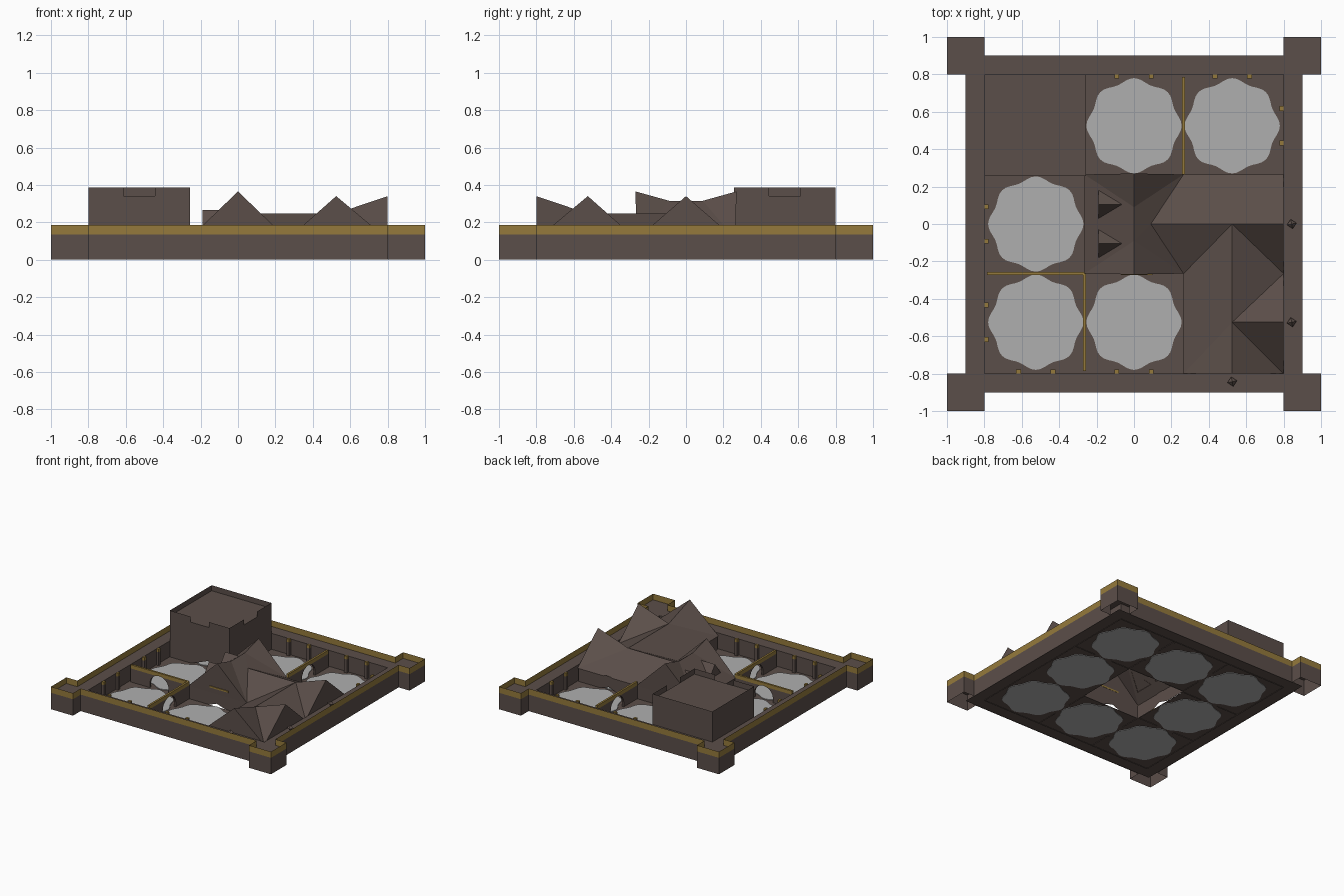
import bpy, bmesh, math
from mathutils import Matrix, Vector

if "Cube" in bpy.data.objects:
    bpy.data.objects.remove(bpy.data.objects["Cube"])


def material(name, col):
    m = bpy.data.materials.new(name)
    m.diffuse_color = (*col, 1)
    m.use_nodes = True
    m.node_tree.nodes["Principled BSDF"].inputs["Base Color"].default_value = m.diffuse_color
    return m


BROWN = material("dark_brown_stone", (0.105, 0.077, 0.067))
GOLD = material("ochre_trim", (0.30, 0.195, 0.045))
GREY = material("pale_grey_floor", (0.43, 0.43, 0.43))


def finish(name, bm, mats, rule=None, loc=(0, 0, 0), turn=0):
    bm.normal_update()
    if rule:
        for f in bm.faces:
            f.material_index = rule(f)
    me = bpy.data.meshes.new(name)
    bm.to_mesh(me)
    bm.free()
    for m in mats:
        me.materials.append(m)
    ob = bpy.data.objects.new(name, me)
    ob.location = loc
    ob.rotation_euler.z = turn
    bpy.context.collection.objects.link(ob)
    return ob


def faces(name, polys, mat=BROWN):
    bm = bmesh.new()
    for p in polys:
        bm.faces.new([bm.verts.new(v) for v in p])
    bmesh.ops.remove_doubles(bm, verts=bm.verts[:], dist=1e-4)
    return finish(name, bm, [mat])


def box(name, x, y, z, mat=BROWN, split=None):
    bm = bmesh.new()
    size = [b - a for a, b in (x, y, z)]
    mid = [(a + b) / 2 for a, b in (x, y, z)]
    bmesh.ops.create_cube(bm, size=1, matrix=Matrix.Translation(mid) @ Matrix.Diagonal((*size, 1)))
    if split:
        cut_height(bm, split)
        return finish(name, bm, [BROWN, GOLD], lambda f: int(f.calc_center_median().z > split))
    return finish(name, bm, [mat])


def cut_height(bm, h):
    bmesh.ops.bisect_plane(bm, geom=bm.verts[:] + bm.edges[:] + bm.faces[:],
                           plane_co=(0, 0, h), plane_no=(0, 0, 1))


def wall(name, half, top, loc, turn, door=True, thick=0.0, split=None):
    """Upright wall from a profile, with an arched doorway; top is a list of (u, z)."""
    pts = [(-half, 0)]
    if door:
        pts += [(-0.085, 0)]
        pts += [(-0.085 * math.cos(math.pi * i / 10), 0.04 + 0.08 * math.sin(math.pi * i / 10))
                for i in range(11)]
        pts += [(0.085, 0)]
    pts += [(half, 0)] + top
    bm = bmesh.new()
    f = bm.faces.new([bm.verts.new((u, -thick / 2, z)) for u, z in pts])
    if thick:
        r = bmesh.ops.extrude_face_region(bm, geom=[f])
        bmesh.ops.translate(bm, vec=(0, thick, 0),
                            verts=[v for v in r["geom"] if isinstance(v, bmesh.types.BMVert)])
        bmesh.ops.recalc_face_normals(bm, faces=bm.faces[:])
    bmesh.ops.triangulate(bm, faces=bm.faces[:])
    rule = None
    if split:
        cut_height(bm, split)
        rule = lambda f: int(f.calc_center_median().z > split)
    finish(name, bm, [BROWN, GOLD], rule, (*loc, 0), turn)


# Outer curtain wall with square corner towers: sheet wall and ochre parapet
quarter = [(0.8, -0.9), (0.8, -1), (1, -1), (1, -0.8), (0.9, -0.8)]
outline = []
for k in range(4):
    for x, y in quarter:
        for _ in range(k):
            x, y = -y, x
        outline.append((x, y))
edges = list(zip(outline, outline[1:] + outline[:1]))
for nm, z0, z1, mat in (("outer_wall", 0, 0.135, BROWN), ("parapet", 0.135, 0.185, GOLD)):
    faces(nm, [[(*a, z0), (*b, z0), (*b, z1), (*a, z1)] for a, b in edges], mat)

# Wall walk and inner faces
W = 0.135
polys = []
for k in range(4):
    m = Matrix.Rotation(k * math.pi / 2, 3, 'Z')
    for p in ([(-0.8, -0.9, W), (0.8, -0.9, W), (0.8, -0.8, W), (-0.8, -0.8, W)],
              [(0.8, -1, W), (1, -1, W), (1, -0.8, W), (0.8, -0.8, W)],
              [(0.8, -0.8, 0), (-0.8, -0.8, 0), (-0.8, -0.8, W), (0.8, -0.8, W)]):
        polys.append([m @ Vector(v) for v in p])
faces("wall_walk", polys)

# Ground plate with open centre
H = 0.265
F = 0.004
faces("ground_plate", [[(a, c, F), (b, c, F), (b, d, F), (a, d, F)] for a, b, c, d in
                       ((-0.9, 0.9, -0.9, -H), (-0.9, 0.9, H, 0.9),
                        (-0.9, -H, -H, H), (H, 0.9, -H, H))])

# Scalloped room floors
C = 0.525
for i in (-1, 0, 1):
    for j in (-1, 0, 1):
        if i == j == 0:
            continue
        bm = bmesh.new()
        ring = []
        for k in range(64):
            a = k * math.tau / 64
            r = 0.244 + 0.011 * math.cos(8 * a)
            ring.append(bm.verts.new((r * math.cos(a), r * math.sin(a), 0)))
        r = bmesh.ops.extrude_face_region(bm, geom=[bm.faces.new(ring)])
        bmesh.ops.translate(bm, vec=(0, 0, 0.009),
                            verts=[v for v in r["geom"] if isinstance(v, bmesh.types.BMVert)])
        bmesh.ops.recalc_face_normals(bm, faces=bm.faces[:])
        finish("room_floor", bm, [GREY], None, (i * C, j * C, 0))

# Partition walls between neighbouring rooms, ochre along the top
Q = math.pi / 2
flat = lambda h, z: [(h, z), (-h, z)]
for x, y, t in ((-C, -H, 0), (-H, -C, Q), (H, C, Q)):
    wall("partition_wall", 0.26, flat(0.26, 0.145), (x, y), t, True, 0.016, 0.115)

# Walls below the roof eaves
E = 0.11
for x, y, t in ((-H + 0.006, 0, Q), (0, H, 0), (0, -H, 0), (C, H, 0), (H, -C, Q)):
    wall("hall_wall", H, flat(H, E), (x, y), t)

# Paired posts on the inner faces of the curtain wall
for side in range(4):
    for c in (-C, 0, C):
        for d in (-0.092, 0.092):
            m = Matrix.Rotation(side * Q, 3, 'Z')
            p = m @ Vector((c + d, -0.788, 0))
            if p.x < -0.26 and p.y > 0.26:
                continue
            sx, sy = (0.013, 0.01) if side % 2 == 0 else (0.01, 0.013)
            box("wall_post", (p.x - sx, p.x + sx), (p.y - sy, p.y + sy), (0.004, 0.14), split=0.115)

# Square keep with corner battlements
K, KH = 0.5275, 0.2715
crown = [(KH, 0.385), (0.085, 0.385), (0.085, 0.34), (-0.085, 0.34), (-0.085, 0.385), (-KH, 0.385)]
for x, y, t, door in ((-K, K - KH, 0, True), (-K + KH, K, Q, True),
                      (-K, K + KH, 2 * Q, False), (-K - KH, K, 3 * Q, False)):
    wall("keep_wall", KH, crown, (x, y), t, door)
a, b = K - KH, K + KH
faces("keep_roof", [[(-b, a, 0.34), (-a, a, 0.34), (-a, b, 0.34), (-b, b, 0.34)]])

# Hall roof: raised gables over three connected bays
B = 0.8
nw, ne, sw, se = (-H, H, E), (H, H, E), (-H, -H, E), (H, -H, E)
gn, rn, rs, gs = (0, H + .005, 0.365), (0, 0.09, 0.315), (0, -0.09, 0.315), (0, -H - .005, 0.365)
v, p, q = (0.09, 0, 0.247), (C, 0, 0.247), (B, 0, 0.34)
r, s, t = (C, -C, 0.247), (B, -C, 0.34), (C, -B, 0.34)
e1, e2, e3, e4 = (B, H, E), (B, -H, E), (B, -B, E), (H, -B, E)
faces("hall_roof", [
    (nw, sw, rs, rn), (nw, rn, gn), (sw, gs, rs),
    (gn, rn, ne), (rn, v, ne), (rn, rs, v), (rs, se, v), (rs, gs, se),
    (v, p, e1, ne), (p, q, e1), (v, se, p), (p, e2, q),
    (p, r, e2), (r, s, e2), (r, e3, s), (r, t, e3), (r, e4, t), (p, se, e4, r),
    (nw, gn, ne), (sw, se, gs), (e2, e1, q), (e3, e2, s), (e4, e3, t)])

# Dormers on the west slope
for y in (-0.105, 0.105):
    n, m, top, back = (-0.19, y + 0.078, 0.165), (-0.19, y - 0.078, 0.165), (-0.19, y, 0.265), (-0.063, y, 0.265)
    faces("dormer", [(n, m, top), (n, top, back), (m, back, top)])

# Ochre strips on the gable ends of the hall
box("gable_trim", (-0.07, 0.1), (-H - 0.007, -H + 0.001), (0.15, 0.163), GOLD)

# Small finials in front of the outer gables
for x, y in ((0.843, 0), (0.843, -C), (C, -0.843)):
    bm = bmesh.new()
    for d in (1, -1):
        bmesh.ops.create_cone(bm, cap_ends=False, segments=4, radius1=0.026, radius2=0, depth=0.022,
                              matrix=Matrix.Translation((0, 0, d * 0.011)) @ Matrix.Diagonal((1, 1, d, 1)))
    bmesh.ops.remove_doubles(bm, verts=bm.verts[:], dist=1e-4)
    bmesh.ops.recalc_face_normals(bm, faces=bm.faces[:])
    finish("finial", bm, [BROWN], None, (x, y, 0.158), 0.2)
